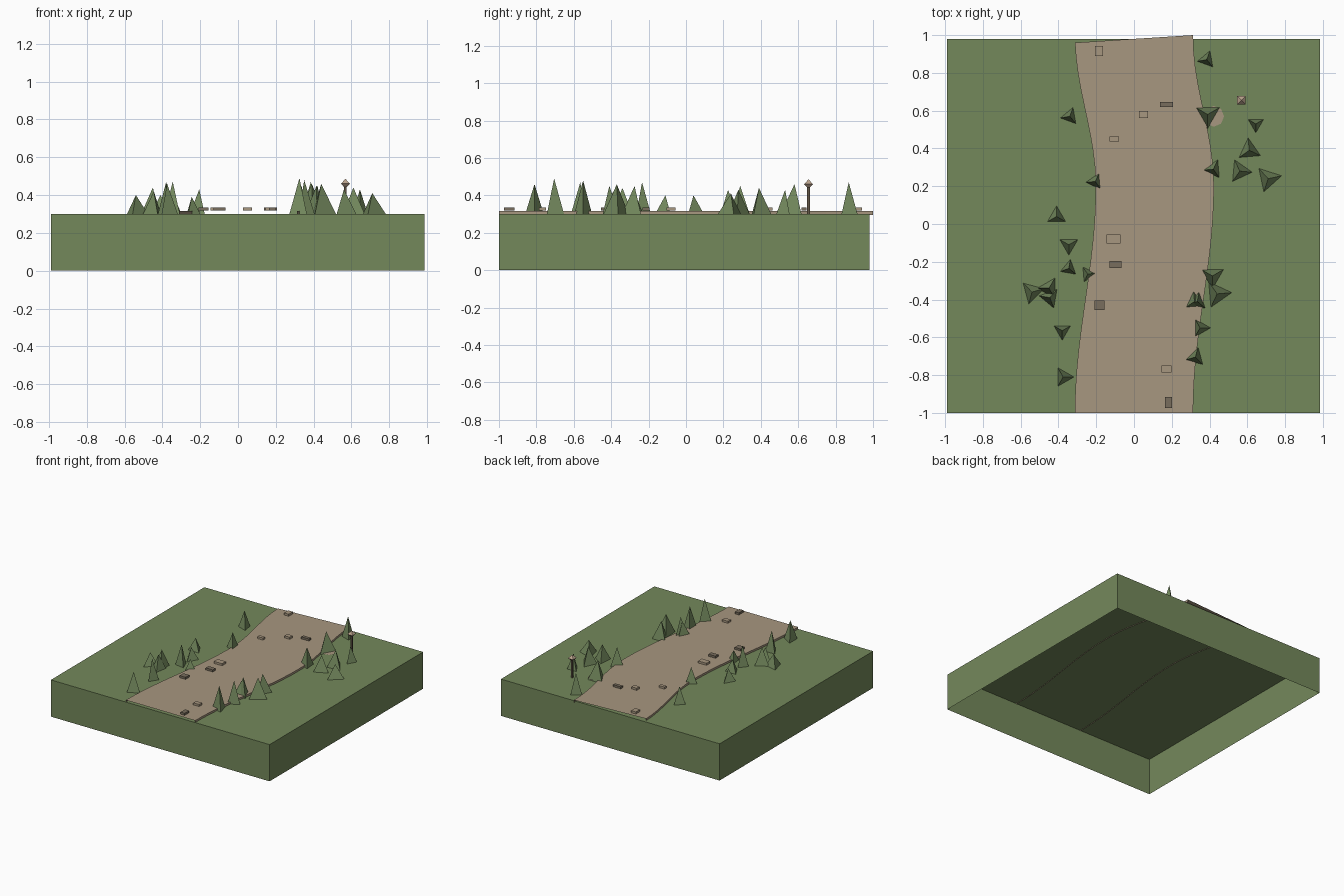
import bpy
import bmesh
import math
from mathutils import Matrix, Vector

if "Cube" in bpy.data.objects:
    bpy.data.objects.remove(bpy.data.objects["Cube"], do_unlink=True)

GROUND = 0.30
PATH_TOP = 0.316


def make_material(name, red, green, blue):
    material = bpy.data.materials.new(name)
    material.use_nodes = True
    colour = (red, green, blue, 1)
    material.diffuse_color = colour
    material.node_tree.nodes["Principled BSDF"].inputs["Base Color"].default_value = colour
    return material


grass = make_material("grass green", 0.175, 0.25, 0.105)
leaf = make_material("leaf green", 0.18, 0.26, 0.115)
dirt = make_material("dirt tan", 0.39, 0.31, 0.215)
stone = make_material("stone brown", 0.19, 0.155, 0.11)
wood = make_material("dark wood", 0.12, 0.09, 0.06)
lamp = make_material("lamp tan", 0.50, 0.37, 0.27)


def finish(name, mesh_builder, material):
    """Turn a bmesh into a named object with one material."""
    mesh = bpy.data.meshes.new(name)
    mesh_builder.to_mesh(mesh)
    mesh_builder.free()
    mesh.materials.append(material)
    thing = bpy.data.objects.new(name, mesh)
    bpy.context.collection.objects.link(thing)
    return thing


def add_box(name, centre, size, material, open_bottom=False):
    bm = bmesh.new()
    place = Matrix.Translation(centre) @ Matrix.Diagonal((*size, 1))
    bmesh.ops.create_cube(bm, size=1, matrix=place)
    if open_bottom:
        bm.normal_update()
        under = [face for face in bm.faces if face.normal.z < -0.9]
        bmesh.ops.delete(bm, geom=under, context="FACES_ONLY")
    return finish(name, bm, material)


def add_spire(name, x, y, radius, height, degrees, material, sides=3, base=GROUND):
    """Open-based pyramid with one corner pointing at the given angle."""
    bm = bmesh.new()
    tip = bm.verts.new((x, y, base + height))
    ring = []
    for i in range(sides):
        angle = math.radians(degrees) + math.tau * i / sides
        ring.append(bm.verts.new((x + radius * math.cos(angle),
                                  y + radius * math.sin(angle), base)))
    for i in range(sides):
        bm.faces.new((ring[i], ring[(i + 1) % sides], tip))
    bmesh.ops.recalc_face_normals(bm, faces=bm.faces)
    # Make sure the sides look outward and upward
    if height > 0 and any(face.normal.z < 0 for face in bm.faces):
        bmesh.ops.reverse_faces(bm, faces=bm.faces)
    if height < 0 and any(face.normal.z > 0 for face in bm.faces):
        bmesh.ops.reverse_faces(bm, faces=bm.faces)
    return finish(name, bm, material)


# Hollow block of ground
add_box("ground_block", (-0.002, -0.01, GROUND / 2), (1.975, 1.98, GROUND),
        grass, open_bottom=True)


# Winding path: a top ribbon with two side skirts and open ends
def path_centre(y):
    return 0.055 * (1 + math.cos(math.pi * (y - 0.2) / (0.8 if y > 0.2 else 1.2)))


bm = bmesh.new()
rows = []
STEPS = 24
for i in range(STEPS + 1):
    t = i / STEPS
    left = Vector((0, -1 + 1.96 * t, 0))
    right = Vector((0, -1 + 2 * t, 0))
    left.x = path_centre(left.y) - 0.313
    right.x = path_centre(right.y) + 0.313
    rows.append([bm.verts.new((p.x, p.y, z)) for p, z in (
        (left, GROUND - 0.005), (left, PATH_TOP),
        (right, PATH_TOP), (right, GROUND - 0.005))])
for near, far in zip(rows, rows[1:]):
    for k in range(3):
        bm.faces.new((near[k], near[k + 1], far[k + 1], far[k]))
bm.normal_update()
finish("winding_path", bm, dirt)

# Loose paving slabs: x, y, width, depth
pale_slabs = [(-0.185, 0.915, 0.042, 0.053), (0.05, 0.58, 0.048, 0.037),
              (-0.105, 0.45, 0.05, 0.027), (-0.108, -0.08, 0.075, 0.048),
              (0.173, -0.768, 0.053, 0.037)]
dark_slabs = [(0.172, 0.632, 0.069, 0.027), (-0.097, -0.214, 0.063, 0.037),
              (-0.182, -0.43, 0.053, 0.048), (0.182, -0.945, 0.037, 0.058)]
for name, slabs, material in (("pale_slab", pale_slabs, dirt),
                              ("dark_slab", dark_slabs, stone)):
    for x, y, width, depth in slabs:
        add_box(name, (x, y, 0.327), (width, depth, 0.017), material)

# Three-sided trees: x, y, radius, height, corner angle
left_side_trees = [
    (0.385, 0.87, 0.05, 0.17, 190), (0.39, 0.58, 0.075, 0.16, 270),
    (0.645, 0.53, 0.047, 0.13, 270), (0.61, 0.39, 0.066, 0.14, 95),
    (0.42, 0.29, 0.055, 0.15, 185), (0.56, 0.28, 0.066, 0.13, 115),
    (0.71, 0.24, 0.073, 0.11, 12), (0.415, -0.275, 0.068, 0.15, 270),
    (0.44, -0.37, 0.078, 0.16, 5), (0.32, -0.41, 0.06, 0.12, 95),
    (0.335, -0.41, 0.055, 0.15, 80), (0.35, -0.55, 0.055, 0.18, 0),
    (0.325, -0.705, 0.055, 0.19, 75)]
right_side_trees = [
    (-0.34, 0.57, 0.05, 0.14, 190), (-0.205, 0.225, 0.05, 0.13, 185),
    (-0.41, 0.04, 0.056, 0.1, 90), (-0.345, -0.11, 0.055, 0.1, 270),
    (-0.345, -0.235, 0.048, 0.17, 200), (-0.245, -0.265, 0.045, 0.09, 5),
    (-0.54, -0.36, 0.066, 0.1, 15), (-0.45, -0.34, 0.062, 0.14, 180),
    (-0.445, -0.39, 0.058, 0.12, 170), (-0.38, -0.565, 0.05, 0.17, 270),
    (-0.375, -0.81, 0.057, 0.16, 0)]
for name, trees in (("left_tree", left_side_trees), ("right_tree", right_side_trees)):
    for x, y, radius, height, degrees in trees:
        add_spire(name, x, y, radius, height, degrees, leaf)

# Bare patch of earth beside the path
bm = bmesh.new()
bmesh.ops.create_circle(bm, cap_ends=True, segments=8, radius=0.055,
                        matrix=Matrix.Translation((0.422, 0.57, GROUND + 0.006)))
bm.normal_update()
if any(face.normal.z < 0 for face in bm.faces):
    bmesh.ops.reverse_faces(bm, faces=bm.faces)
finish("earth_patch", bm, dirt)

# Lamp post with a diamond-shaped head
LAMP_X, LAMP_Y, LAMP_Z = 0.568, 0.655, 0.46
add_box("lamp_pole", (LAMP_X, LAMP_Y, 0.375), (0.014, 0.014, 0.15), wood)
add_spire("lamp_head_top", LAMP_X, LAMP_Y, 0.033, 0.026, 45, lamp, 4, LAMP_Z)
add_spire("lamp_head_bottom", LAMP_X, LAMP_Y, 0.033, -0.026, 45, lamp, 4, LAMP_Z)
